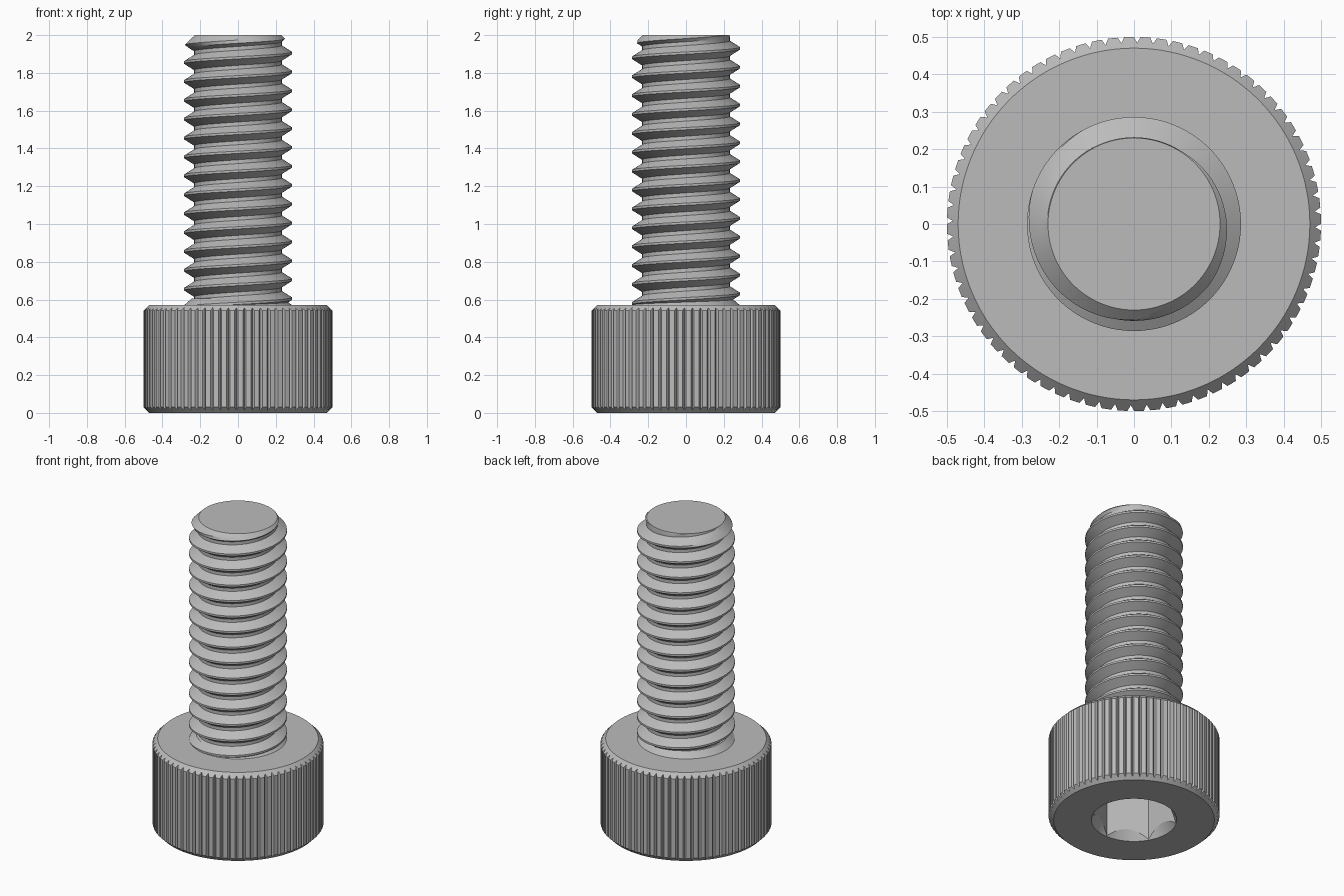
import bpy
import bmesh
from math import pi, cos, sin, radians

cube = bpy.data.objects.get("Cube")
if cube:
    bpy.data.objects.remove(cube, do_unlink=True)

HEAD_TOP, TOTAL = 0.571, 2.0
HEAD_R, FACE_R = 0.5, 0.47
CREST_R, ROOT_R, PITCH = 0.286, 0.232, 0.1

steel = bpy.data.materials.new("plain steel")
steel.use_nodes = True
steel.diffuse_color = (0.5, 0.5, 0.5, 1)
steel.node_tree.nodes["Principled BSDF"].inputs["Base Color"].default_value = (0.5, 0.5, 0.5, 1)


def make_object(name, bm):
    bmesh.ops.recalc_face_normals(bm, faces=bm.faces)
    mesh = bpy.data.meshes.new(name)
    bm.to_mesh(mesh)
    bm.free()
    mesh.materials.append(steel)
    obj = bpy.data.objects.new(name, mesh)
    bpy.context.collection.objects.link(obj)
    return obj


def activate(obj):
    bpy.ops.object.select_all(action="DESELECT")
    obj.select_set(True)
    bpy.context.view_layer.objects.active = obj


def smooth(obj):
    activate(obj)
    bpy.ops.object.shade_smooth_by_angle(angle=radians(25))


def ring(bm, points):
    return [bm.verts.new(p) for p in points]


def bridge(bm, low, high):
    n = len(low)
    for i in range(n):
        j = (i + 1) % n
        bm.faces.new((low[i], low[j], high[j], high[i]))


def cutter(name, sides, r1, r2, z1, z2, turn=0):
    bpy.ops.mesh.primitive_cone_add(vertices=sides, radius1=r1, radius2=r2, depth=z2 - z1,
                                    location=(0, 0, (z1 + z2) / 2), rotation=(0, 0, turn))
    obj = bpy.context.object
    obj.name = name
    obj.hide_render = True
    obj.data.materials.append(steel)
    return obj


# Knurled head: notched outline, with both chamfers cutting across the notches
def build_head():
    teeth, notch = 72, 0.016
    outline = []
    for t in range(teeth):
        for part, depth in ((0, 0), (0.3, 0), (0.6, 0), (0.8, notch)):
            outline.append((2 * pi * (t + part) / teeth, HEAD_R - depth))
    bm = bmesh.new()
    rings = []
    for z, way in ((0, 0), (0, 1), (HEAD_TOP, -1), (HEAD_TOP, 0)):
        pts = []
        for a, r in outline:
            rad = r if way else FACE_R
            pts.append((rad * cos(a), rad * sin(a), z + way * (rad - FACE_R)))
        rings.append(ring(bm, pts))
    for low, high in zip(rings, rings[1:]):
        bridge(bm, low, high)
    bm.faces.new(rings[0])
    bm.faces.new(rings[-1])
    return make_object("knurled_head", bm)


head = build_head()

# Hexagonal socket with a round countersink
hex_r = 0.2474
cutters = [cutter("hex_cutter", 6, hex_r, hex_r, -0.1, 0.286),
           cutter("countersink_cutter", 96, 0.262, 0.16, -0.02, 0.15)]
activate(head)
for c in cutters:
    mod = head.modifiers.new(c.name, "BOOLEAN")
    mod.operation = "DIFFERENCE"
    mod.solver = "EXACT"
    mod.object = c
    bpy.ops.object.modifier_apply(modifier=mod.name)
for c in cutters:
    bpy.data.objects.remove(c, do_unlink=True)
smooth(head)


# Threaded shank: a right-handed helix trimmed by the tip chamfer
def build_shank():
    steps, bottom, tip_r = 96, 0.5, 0.23
    mid = (CREST_R + ROOT_R) / 2
    profile = [(-0.06, CREST_R), (0.06, CREST_R), (0.23, mid),
               (0.4, ROOT_R), (0.6, ROOT_R), (0.77, mid)]
    bm = bmesh.new()
    columns = []
    for s in range(steps + 1):
        a = 2 * pi * s / steps
        pts = []
        for k in range(3, 22):
            for part, r in profile:
                z = 0.005 + PITCH * (k + part + s / steps)
                if z <= bottom or z >= TOTAL:
                    z, r = min(max(z, bottom), TOTAL), tip_r
                r = min(r, tip_r + TOTAL - z)
                pts.append((r * cos(a), r * sin(a), z))
        columns.append(ring(bm, pts))
    for left, right in zip(columns, columns[1:]):
        for i in range(len(left) - 1):
            bm.faces.new((left[i], right[i], right[i + 1], left[i + 1]))
    bmesh.ops.remove_doubles(bm, verts=bm.verts, dist=0.0001)
    bmesh.ops.holes_fill(bm, edges=[e for e in bm.edges if e.is_boundary], sides=0)
    return make_object("threaded_shank", bm)


smooth(build_shank())


# Small flared collar where the shank meets the head
bm = bmesh.new()
bmesh.ops.create_cone(bm, cap_ends=True, segments=96, radius1=CREST_R + 0.005,
                      radius2=0.245, depth=0.04)
bmesh.ops.translate(bm, verts=bm.verts, vec=(0, 0, HEAD_TOP + 0.014))
smooth(make_object("neck_collar", bm))
